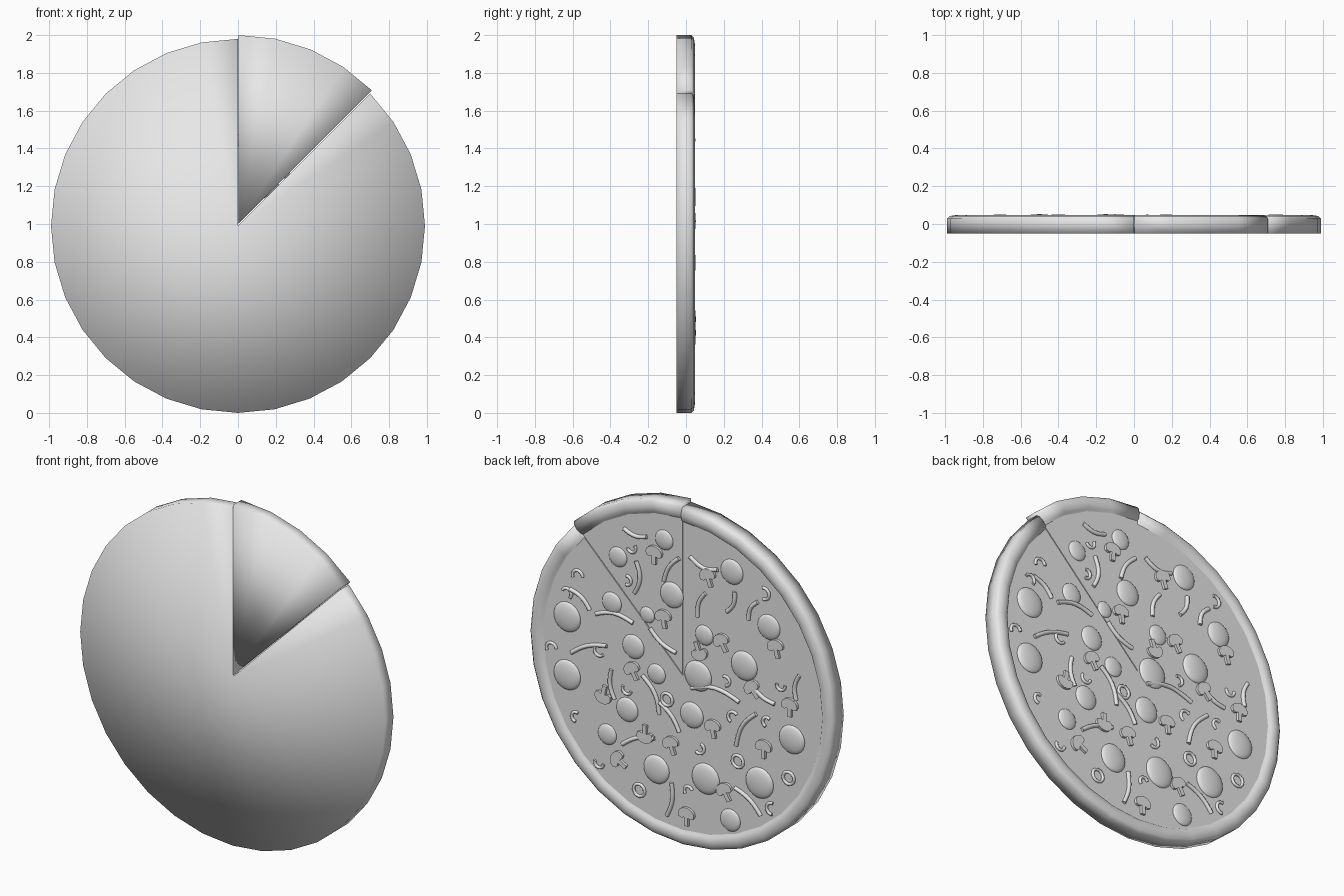
import bpy, bmesh, math, random
from mathutils import Matrix, Vector

random.seed(4)
cube = bpy.data.objects.get("Cube")
if cube:
    bpy.data.objects.remove(cube)

grey = bpy.data.materials.new("plain_grey")
grey.use_nodes = True
grey.diffuse_color = (0.8, 0.8, 0.8, 1)
grey.node_tree.nodes["Principled BSDF"].inputs["Base Color"].default_value = (0.8, 0.8, 0.8, 1)

CHEESE = 0.03      # depth of the cheese surface (faces +y)
MIDDLE = 0.995     # height of the centre of the pie


def add_object(name, mesh):
    obj = bpy.data.objects.new(name, mesh)
    bpy.context.collection.objects.link(obj)
    mesh.materials.clear()
    mesh.materials.append(grey)
    return obj


def finish(name, bm, smooth=True):
    bmesh.ops.recalc_face_normals(bm, faces=bm.faces)
    for face in bm.faces:
        face.smooth = smooth
    mesh = bpy.data.meshes.new(name)
    bm.to_mesh(mesh)
    bm.free()
    return add_object(name, mesh)


def on_pie(u, w, lift=0.0):
    """Point on the cheese from hundredths across and up."""
    return Vector((u / 100, CHEESE + lift, MIDDLE + w / 100))


# Dough: a crust profile (radius, depth) swept round a sector, closed by cut walls
CRUST = [(1, -0.05), (1, 0.028), (0.985, 0.042), (0.955, 0.047), (0.925, 0.042), (0.91, 0.026)]


def sector(start, steps):
    return [math.radians(start + 11.25 * i) for i in range(steps + 1)]


def dough(name, centre, radius, angles):
    bm = bmesh.new()
    cx, cz = centre
    front = bm.verts.new((cx, -0.05, cz))
    back = bm.verts.new((cx, 0.026, cz))
    rings = [[bm.verts.new((cx + radius * r * math.cos(a), y, cz + radius * r * math.sin(a)))
              for r, y in CRUST] for a in angles]
    for a, b in zip(rings, rings[1:]):
        bm.faces.new((front, a[0], b[0]))
        bm.faces.new((back, b[-1], a[-1]))
        for i in range(len(CRUST) - 1):
            bm.faces.new((a[i], a[i + 1], b[i + 1], b[i]))
    for ring in (rings[0], rings[-1]):
        bm.faces.new([front] + ring + [back])
    return finish(name, bm)


def cheese(name, centre, radius, angles):
    bm = bmesh.new()
    cx, cz = centre
    rim = [(cx + radius * math.cos(a), cz + radius * math.sin(a)) for a in angles]
    tops = [bm.verts.new((x, CHEESE, z)) for x, z in [centre] + rim]
    face = bm.faces.new(tops)
    wall = bmesh.ops.extrude_face_region(bm, geom=[face])
    moved = [v for v in wall["geom"] if isinstance(v, bmesh.types.BMVert)]
    bmesh.ops.translate(bm, verts=moved, vec=(0, -0.007, 0))
    return finish(name, bm, smooth=False)


for label, centre, radius, angles in (
        ("pie", (0, 0.99), 0.99, sector(90, 28)),
        ("slice", (0.002, 1.0), 1.0, sector(45, 4))):
    dough(label + "_dough", centre, radius, angles)
    cheese(label + "_cheese", centre, radius * 0.914, angles)

# Round toppings: flattened balls (across, up, radius in thousandths)
ROUNDS = [(12, 76, 58), (42, 58, 58), (-32, 69, 73), (7, 45, 75), (46, 30, 62), (75, 14, 87),
          (23, 29, 47), (32, 8, 70), (75, -20, 87), (17, -4, 58), (-14, 27, 58), (-56, 43, 73),
          (-40, 16, 85), (-10, 2, 88), (-6, -22, 75), (36, -30, 70), (49, -48, 60),
          (17, -60, 83), (-15, -57, 90), (-50, -50, 90), (-71, -19, 83), (-31, -77, 65)]
bm = bmesh.new()
for u, w, r in ROUNDS:
    size = r / 1000
    place = Matrix.Translation(on_pie(u, w)) @ Matrix.Diagonal((size, 0.005 + size * 0.19, size, 1))
    bmesh.ops.create_uvsphere(bm, u_segments=20, v_segments=12, radius=1, matrix=place)
finish("round_toppings", bm)


def tubes(name, paths, thickness):
    """Round tubes along several paths, turned into one mesh."""
    curve = bpy.data.curves.new(name, 'CURVE')
    curve.dimensions = '3D'
    curve.bevel_depth = thickness
    curve.bevel_resolution = 2
    curve.use_fill_caps = True
    for points, closed in paths:
        spline = curve.splines.new('POLY')
        spline.points.add(len(points) - 1)
        spline.use_cyclic_u = closed
        spline.use_smooth = True
        for target, p in zip(spline.points, points):
            target.co = (*p, 1)
    helper = bpy.data.objects.new(name + "_path", curve)
    bpy.context.collection.objects.link(helper)
    bpy.context.view_layer.update()
    graph = bpy.context.evaluated_depsgraph_get()
    mesh = bpy.data.meshes.new_from_object(helper.evaluated_get(graph))
    bpy.data.objects.remove(helper)
    return add_object(name, mesh)


# Pepper strips: bowed tubes between two ends (across, up, across, up, bow)
STRIPS = [(38, 76, 23, 75, 2), (30, 59, 31, 40, -3), (2, 68, 12, 52, 2), (-5, 71, -23, 68, 3),
          (-15, 52, -10, 37, 2), (-34, 58, -29, 45, -2), (-49, 56, -43, 44, 2),
          (73, 31, 60, 22, -2), (56, 21, 32, 22, -3), (21, 22, 4, 12, 2), (72, -6, 49, 4, -2),
          (46, -9, 44, -26, 2), (26, -7, 15, -27, -3), (-6, -6, -37, -6, -4), (-45, 7, -60, -1, 2),
          (-76, 20, -74, 5, 2), (-48, -10, -35, -32, 3), (15, -20, 2, -34, -2),
          (39, -51, 18, -42, -2), (7, -65, 10, -85, -2), (-34, -57, -51, -69, -2)]
paths = []
for u1, w1, u2, w2, bow in STRIPS:
    a, b = on_pie(u1, w1, 0.004), on_pie(u2, w2, 0.004)
    side = (b - a).cross(Vector((0, 1, 0))).normalized() * bow / 100
    paths.append(([a.lerp(b, t / 8) + side * math.sin(math.pi * t / 8) for t in range(9)], False))
tubes("pepper_strips", paths, 0.012)

# Onion curls and rings
CURLS = [(36, 46), (33, 66), (75, 28), (85, -7), (69, -43), (36, -18), (-28, 4), (-53, 62),
         (-33, -16), (-55, -13), (-11, -40), (-58, -63), (-4, -67), (54, 0), (54, -66),
         (-64, 11), (68, 40)]
RINGS = [(10, -17), (-36, -41), (-69, -42), (28, -75)]
paths = []
for spots, sweep in ((CURLS, 200), (RINGS, 360)):
    for u, w in spots:
        turn = random.uniform(0, math.tau)
        size = random.uniform(0.026, 0.034) if sweep < 360 else 0.036
        arc = [turn + math.radians(sweep) * i / 12 for i in range(13 if sweep < 360 else 12)]
        paths.append(([on_pie(u, w, 0.004) + Vector((size * math.cos(t), 0, size * math.sin(t)))
                       for t in arc], sweep == 360))
tubes("onion_curls", paths, 0.009)

# Mushroom slices: mirrored half outline, extruded (across, up, turn in degrees)
MUSHROOMS = [(18, 66, 0), (-17, 62, 20), (12, 30, 10), (-26, 26, 30), (-11, 17, 200), (-61, 32, 15),
             (51, -25, 170), (32, -6, 30), (-46, 4, 40), (-70, 0, 0), (-20, -26, 10),
             (-53, -29, 0), (24, -41, 180), (-28, -61, 30), (-3, -82, 0), (7, -43, 20), (41, -61, 60)]
cap = [(0.052 * math.cos(t), 0.01 + 0.042 * math.sin(t))
       for t in [math.radians(18 * i) for i in range(6)]]
half = [(0.013, -0.055), (0.012, -0.005), (0.03, -0.012), (0.046, -0.006)] + cap[:-1]
outline = half + [(0, cap[-1][1])] + [(-x, z) for x, z in reversed(half)]
bm = bmesh.new()
for u, w, turn in MUSHROOMS:
    place = Matrix.Translation(on_pie(u, w, 0.015)) @ Matrix.Rotation(math.radians(turn), 4, 'Y')
    face = bm.faces.new([bm.verts.new(place @ Vector((x, 0, z))) for x, z in outline])
    solid = bmesh.ops.extrude_face_region(bm, geom=[face])
    moved = [v for v in solid["geom"] if isinstance(v, bmesh.types.BMVert)]
    bmesh.ops.translate(bm, verts=moved, vec=(0, -0.018, 0))
mushrooms = finish("mushroom_slices", bm)
bpy.ops.object.select_all(action='DESELECT')
mushrooms.select_set(True)
bpy.context.view_layer.objects.active = mushrooms
bpy.ops.object.shade_smooth_by_angle(angle=math.radians(35))
